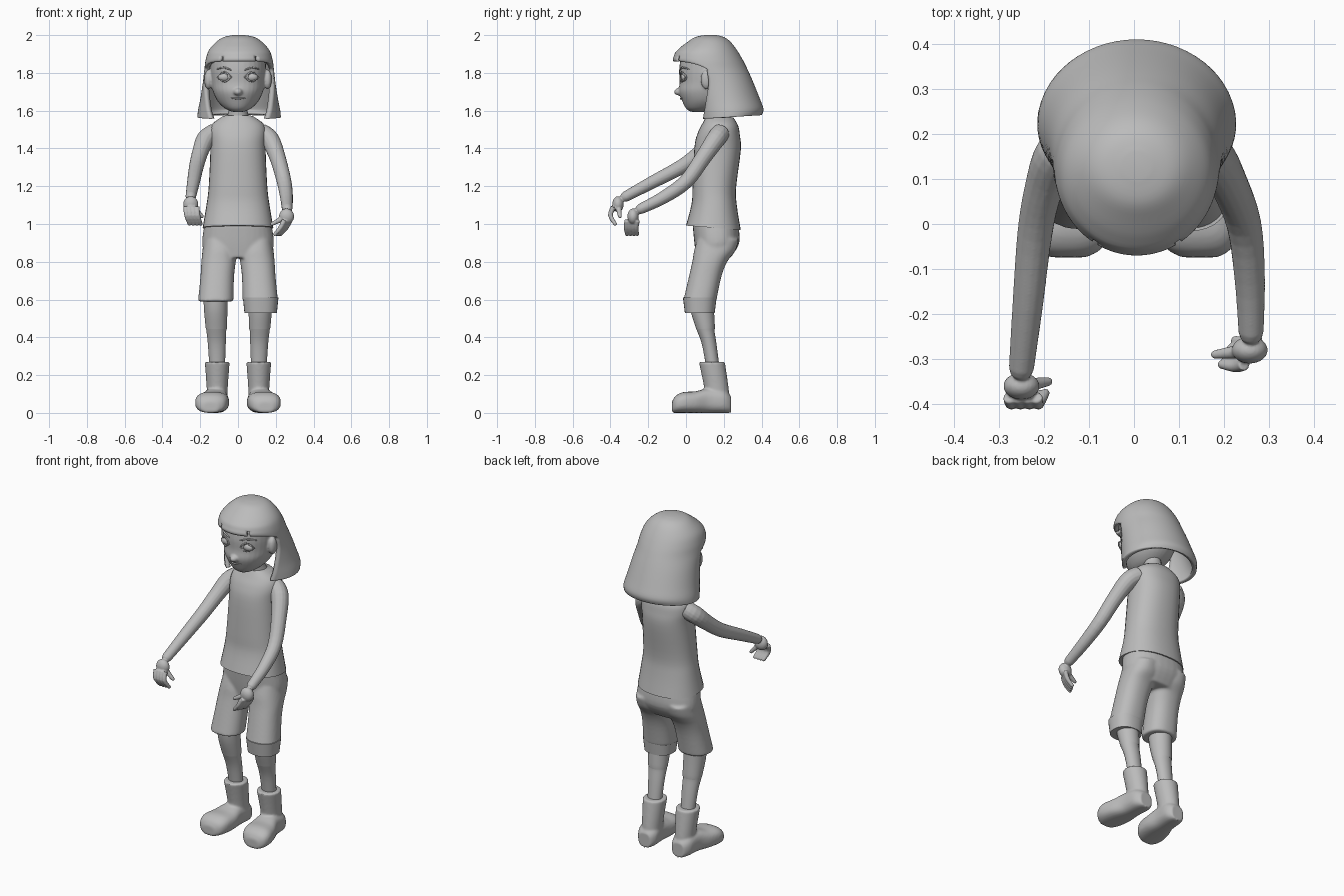
import bpy, bmesh
from math import sin, cos, pi, radians, copysign
from mathutils import Vector

cube = bpy.data.objects.get("Cube")
if cube:
    bpy.data.objects.remove(cube)

clay = bpy.data.materials.new("clay_grey")
clay.use_nodes = True
clay.diffuse_color = (.5, .5, .5, 1)
clay.node_tree.nodes["Principled BSDF"].inputs["Base Color"].default_value = clay.diffuse_color

SIDES = (("right", -1), ("left", 1))
STEPS = 4


def spline(a, b, c, d, t):
    return b + t / 2 * (c - a + t * (2 * a - 5 * b + 4 * c - d + t * (3 * (b - c) + d - a)))


def smooth_rows(rows):
    """Fill in extra rows between the given ones along a spline."""
    padded = [rows[0], *rows, rows[-1]]
    result = []
    for neighbours in zip(padded, padded[1:], padded[2:], padded[3:]):
        for step in range(STEPS):
            result.append([spline(*values, step / STEPS) for values in zip(*neighbours)])
    return result + [rows[-1]]


def ring(centre, u, v, power=2, count=32):
    def squared(value):
        return copysign(abs(value) ** (2 / power), value)
    angles = [2 * pi * i / count for i in range(count)]
    return [Vector(centre) + Vector(u) * squared(cos(a)) + Vector(v) * squared(sin(a)) for a in angles]


def loft(bm, rings):
    loops = [[bm.verts.new(point) for point in points] for points in rings]
    for low, high in zip(loops, loops[1:]):
        for i in range(len(low)):
            bm.faces.new((low[i - 1], low[i], high[i], high[i - 1]))
    bm.faces.new(loops[0])
    bm.faces.new(loops[-1])


def column(bm, rows, side=1, slope=0, power=2.3):
    """Stacked rings, each row: height, x centre, half width, front y, back y."""
    rings = []
    for z, x, width, front, back in smooth_rows(rows):
        depth = (back - front) / 2
        rings.append(ring((side * x, front + depth, z), (width, 0, 0), (0, depth, slope * depth), power))
    loft(bm, rings)


def tube(bm, points, radii):
    """Round limb through points, with a rounded tip."""
    path = smooth_rows([(*point, radius) for point, radius in zip(points, radii)])
    rings = []
    for i, (x, y, z, radius) in enumerate(path):
        centre = Vector((x, y, z))
        before, after = path[max(i - 1, 0)], path[min(i + 1, len(path) - 1)]
        along = (Vector(after[:3]) - Vector(before[:3])).normalized()
        v = along.orthogonal() if abs(along.x) > .9 else along.cross((1, 0, 0))
        v = v.normalized() * radius
        u = v.cross(along)
        rings.append(ring(centre, u, v, count=16))
    for angle in (radians(35), radians(65)):
        rings.append(ring(centre + along * radius * sin(angle), u * cos(angle), v * cos(angle), count=16))
    loft(bm, rings)


def blob(bm, centre, size):
    made = bmesh.ops.create_uvsphere(bm, u_segments=24, v_segments=16, radius=1)
    bmesh.ops.scale(bm, vec=size, verts=made["verts"])
    bmesh.ops.translate(bm, vec=centre, verts=made["verts"])


def finish(name, bm, voxel=0, relax=0):
    """Make the object; a voxel size fuses its overlapping pieces."""
    bmesh.ops.recalc_face_normals(bm, faces=bm.faces)
    mesh = bpy.data.meshes.new(name)
    bm.to_mesh(mesh)
    bm.free()
    mesh.materials.append(clay)
    part = bpy.data.objects.new(name, mesh)
    bpy.context.collection.objects.link(part)
    bpy.ops.object.select_all(action='DESELECT')
    part.select_set(True)
    bpy.context.view_layer.objects.active = part
    if voxel:
        fuse = part.modifiers.new("fuse", 'REMESH')
        fuse.mode = 'VOXEL'
        fuse.voxel_size = voxel
        fuse.use_smooth_shade = True
        part.modifiers.new("relax", 'SMOOTH').iterations = relax
    else:
        bpy.ops.object.shade_smooth_by_angle(angle=radians(50))
    return part


# Sleeveless top
bm = bmesh.new()
column(bm, [(.98, 0, .187, 0, .29), (1.1, 0, .167, .03, .27), (1.2, 0, .155, .035, .265),
            (1.4, 0, .146, .045, .29), (1.48, 0, .15, .065, .285), (1.53, 0, .135, .09, .275),
            (1.57, 0, .08, .11, .25)], slope=-.08)
finish("top", bm)

# Neck
bm = bmesh.new()
tube(bm, [(0, .18, 1.53), (0, .16, 1.6), (0, .15, 1.68)], (.07, .05, .05))
finish("neck", bm)

# Shorts: hips and two legs fused
bm = bmesh.new()
column(bm, [(1, 0, .177, .035, .277), (.9, 0, .19, .044, .282), (.82, 0, .17, .055, .235)])
for name, side in SIDES:
    column(bm, [(.92, .1, .08, .06, .28), (.86, .098, .09, .043, .262), (.8, .103, .091, .033, .218),
                (.72, .11, .089, .015, .187), (.59, .118, .094, -.015, .16)], side)
finish("shorts", bm, .007, 8)

# Turned-up cuff on the left leg
bm = bmesh.new()
column(bm, [(.61, .12, .094, -.016, .162), (.53, .12, .086, -.006, .152)])
finish("left_cuff", bm)

# Lower legs with a sock edge, and boots
for name, side in SIDES:
    bm = bmesh.new()
    column(bm, [(.66, .12, .065, .01, .145), (.55, .118, .062, .022, .148), (.45, .115, .056, .052, .153),
                (.44, .115, .053, .056, .15), (.36, .112, .047, .085, .162), (.22, .11, .04, .11, .18)],
           side, power=2)
    finish(name + "_leg", bm)

    bm = bmesh.new()
    column(bm, [(.04, .11, .055, .095, .23), (.12, .11, .055, .098, .227), (.27, .11, .066, .068, .206)],
           side, power=2)
    # Foot rows: y, x centre, half width, half height
    foot = [(-.074, .146, .04, .03), (-.055, .144, .072, .045), (-.015, .14, .087, .055),
            (.05, .13, .083, .057), (.12, .12, .066, .065), (.2, .114, .062, .06), (.238, .112, .04, .045)]
    loft(bm, [ring((side * x, y, height), (width, 0, 0), (0, 0, height), 2.6)
              for y, x, width, height in smooth_rows(foot)])
    finish(name + "_boot", bm, .007, 5)


def arm(name, path, palm, thumb, knuckle, spread, bend, curl):
    """Arm, palm, thumb and four curled fingers fused."""
    bm = bmesh.new()
    tube(bm, path, (.05, .05, .043, .039, .034, .028))
    blob(bm, palm, (.04, .03, .042))
    tube(bm, [palm, thumb], (.018, .01))
    for i in range(4):
        base = Vector(knuckle) + i * Vector(spread)
        tube(bm, [base, base + Vector(bend), base + Vector(curl)], (.014, .0125, .01))
    finish(name, bm, .004, 3)


arm("right_arm", [(-.12, .185, 1.485), (-.17, .155, 1.45), (-.2, .08, 1.38), (-.22, -.02, 1.305),
                  (-.236, -.18, 1.22), (-.25, -.32, 1.145)],
    palm=(-.25, -.36, 1.105), thumb=(-.19, -.35, 1.04), knuckle=(-.277, -.385, 1.09),
    spread=(.02, 0, 0), bend=(.005, -.015, -.045), curl=(.02, .01, -.09))
arm("left_arm", [(.12, .185, 1.485), (.17, .155, 1.445), (.21, .09, 1.35), (.244, 0, 1.225),
                 (.257, -.12, 1.14), (.26, -.24, 1.08)],
    palm=(.257, -.28, 1.04), thumb=(.18, -.29, 1), knuckle=(.245, -.312, 1.02),
    spread=(.01, .018, 0), bend=(-.02, -.005, -.04), curl=(-.05, 0, -.075))

# Head with nose and ears
bm = bmesh.new()
column(bm, [(1.594, 0, .03, .025, .1), (1.612, 0, .07, 0, .17), (1.65, 0, .108, -.02, .23),
            (1.7, 0, .132, -.038, .27), (1.75, 0, .142, -.034, .29), (1.82, 0, .148, -.036, .295),
            (1.9, 0, .14, -.02, .26), (1.95, 0, .095, .03, .21)], power=2.1)
blob(bm, (0, -.035, 1.7), (.024, .028, .02))
for name, side in SIDES:
    blob(bm, (side * .157, .108, 1.765), (.022, .03, .052))
finish("head", bm, .006, 4)

# Eyes, lids, brows and mouth
thin_ends = (.003, .005, .003)
for name, side in SIDES:
    bm = bmesh.new()
    blob(bm, (side * .072, -.008, 1.777), (.033, .02, .022))
    finish(name + "_eye", bm)
    bm = bmesh.new()
    for arch in (.027, -.023):
        tube(bm, [(side * (.072 + .038 * t), -.022 + .014 * t + .006 * t * t, 1.777 + arch * (1 - t * t))
                  for t in (-1, 0, 1)], thin_ends)
    finish(name + "_eyelids", bm)
    bm = bmesh.new()
    tube(bm, [(side * .035, -.031, 1.815), (side * .075, -.019, 1.828), (side * .112, .015, 1.82)], thin_ends)
    finish(name + "_brow", bm)
bm = bmesh.new()
tube(bm, [(-.036, -.02, 1.667), (0, -.028, 1.664), (.036, -.02, 1.667)], thin_ends)
finish("mouth", bm)

# Bobbed hair rows: height, front y, back y, half width
rows = smooth_rows([(2, .1, .16, .03), (1.99, .05, .2, .08), (1.965, .01, .235, .12), (1.92, -.045, .27, .16),
                    (1.87, -.064, .3, .177), (1.82, -.066, .325, .184), (1.75, -.01, .355, .192),
                    (1.66, .02, .39, .206), (1.6, .035, .41, .218), (1.565, .045, .4, .221)])
FRONT, BACK = 36, 44
COUNT = FRONT + BACK
FRINGE = 5 * STEPS
SLITS = (11, 24)
bm = bmesh.new()
grid = []
for row, (z, front, back, width) in enumerate(rows):
    # The face opening narrows below the fringe
    opening = radians(85 - 170 * max(0, 1.82 - z))
    depth = (back - front) / 2
    line = []
    for i in range(COUNT):
        across = 2 * i / FRONT - 1
        if i <= FRONT:
            angle = across * opening
        else:
            angle = opening + 2 * (pi - opening) * (i - FRONT) / BACK
        lift = 0
        if row > FRINGE:
            lift = -.012 * cos(angle) * (row - FRINGE) / (len(rows) - FRINGE)
        elif i < FRONT:
            lift = .04 * (1 - across ** 4) * max(0, row / FRINGE - .6) / .4
        line.append(bm.verts.new((.006 + width * sin(angle), front + depth - depth * cos(angle), z + lift)))
    grid.append(line)
bm.faces.new(grid[0])
for row, (high, low) in enumerate(zip(grid, grid[1:])):
    for i in range(COUNT):
        # Leave the face open and cut two slits in the fringe
        face_gap = i < FRONT and row >= FRINGE
        slit = i in SLITS and row >= FRINGE - STEPS
        if not (face_gap or slit):
            j = (i + 1) % COUNT
            bm.faces.new((high[i], low[i], low[j], high[j]))
loose = [vert for vert in bm.verts if not vert.link_faces]
bmesh.ops.delete(bm, geom=loose, context='VERTS')
hair = finish("hair", bm)
thickness = hair.modifiers.new("thickness", 'SOLIDIFY')
thickness.thickness = .025
thickness.offset = -1
